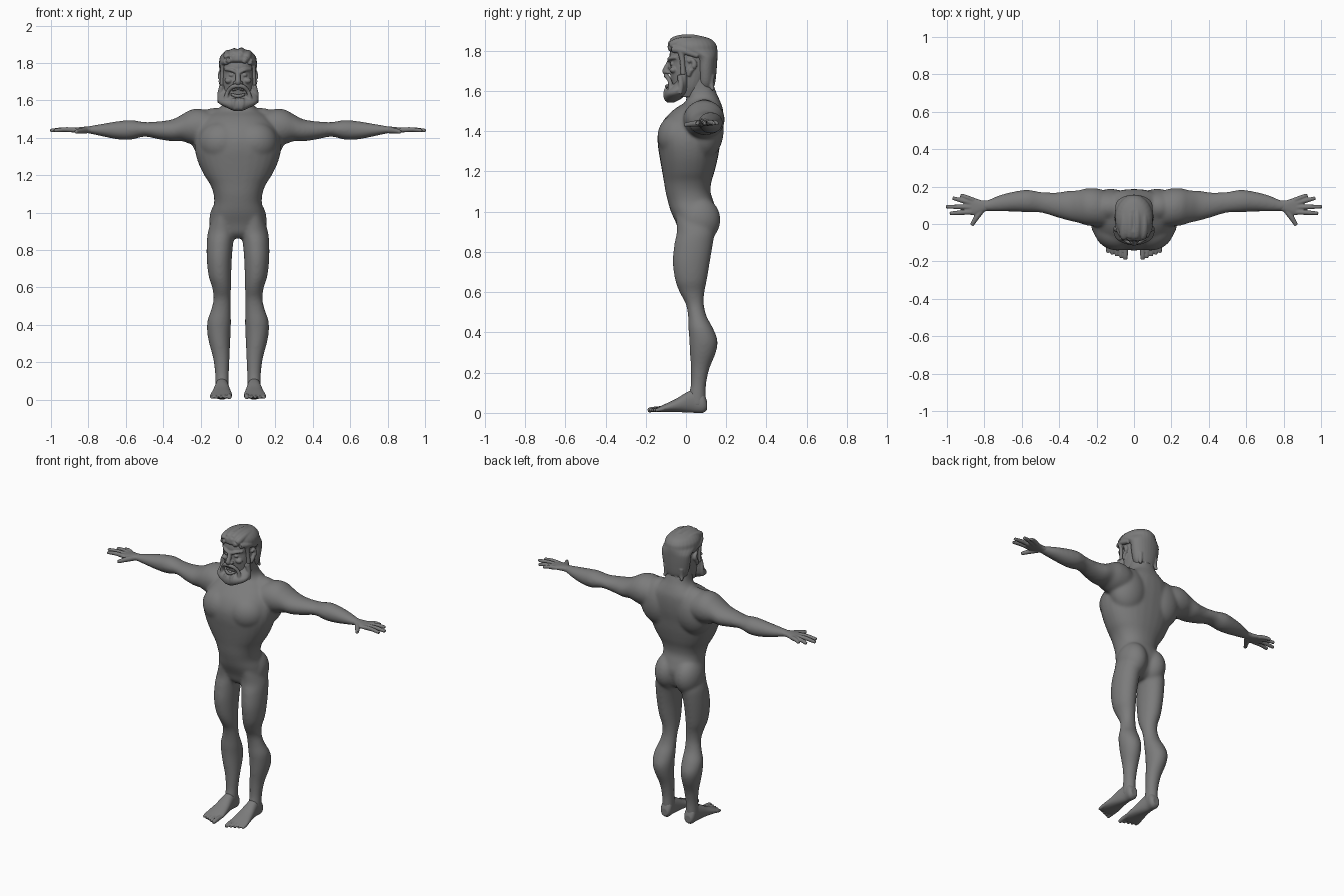
import bpy, bmesh, math
from mathutils import Vector as V, Matrix

GREY = bpy.data.materials.new("dark_grey")
GREY.diffuse_color = (.2, .2, .2, 1)


def spline(rows, n):
    """Catmull-Rom resampling of rows of numbers."""
    out = []
    for i in range(len(rows) - 1):
        p = [rows[max(0, min(len(rows) - 1, i + k))] for k in (-1, 0, 1, 2)]
        for s in range(n):
            t = s / n
            out.append([b + .5 * t * (c - a + t * (2*a - 5*b + 4*c - d + t * (3*(b - c) + d - a)))
                        for a, b, c, d in zip(*p)])
    return out + [list(rows[-1])]


def loft(bm, rings, power=2.0, seg=28):
    """Skin rings of (centre, half axis u, half axis v) into a closed shell."""
    loops = []
    for c, u, v in rings:
        loop = []
        for k in range(seg):
            a = 2 * math.pi * k / seg
            ca, sa = math.cos(a), math.sin(a)
            e = 2 / power
            loop.append(bm.verts.new(c + u * math.copysign(abs(ca) ** e, ca)
                                     + v * math.copysign(abs(sa) ** e, sa)))
        loops.append(loop)
    faces = [bm.faces.new(loops[0]), bm.faces.new(loops[-1])]
    for a, b in zip(loops, loops[1:]):
        for k in range(seg):
            j = (k + 1) % seg
            faces.append(bm.faces.new((a[k], a[j], b[j], b[k])))
    bmesh.ops.recalc_face_normals(bm, faces=faces)


def along(bm, axis, rows, side=1, power=2.0):
    """Rows: position on axis, then min/max of the two other axes."""
    i, j = [k for k in range(3) if k != axis]
    rings = []
    for p, a0, a1, b0, b1 in spline(rows, 5):
        c, u, v = V((0, 0, 0)), V((0, 0, 0)), V((0, 0, 0))
        c[axis], c[i], c[j] = p, (a0 + a1) / 2, (b0 + b1) / 2
        u[i], v[j] = (a1 - a0) / 2, (b1 - b0) / 2
        c.x *= side
        rings.append((c, u, v))
    loft(bm, rings, power)


def column(bm, rows, power=2.0):
    along(bm, 2, [(z, -w, w, f, b) for z, w, f, b in rows], 1, power)


def tube(bm, pts, side=1):
    """Round tapered strand through rows of x, y, z, radius."""
    rows = spline(pts, 5)
    p = [V((r[0] * side, r[1], r[2])) for r in rows]
    rings = []
    for k, r in enumerate(rows):
        d = (p[min(k + 1, len(p) - 1)] - p[max(k - 1, 0)]).normalized()
        ref = V((0, 0, 1)) if abs(d.z) < .8 else V((0, 1, 0))
        u = d.cross(ref).normalized()
        rings.append((p[k], u * r[3], d.cross(u) * r[3]))
    loft(bm, rings, 2, 14)


def blob(bm, c, r, side=1):
    m = Matrix.Translation((c[0] * side, c[1], c[2])) @ Matrix.Diagonal((*r, 1))
    bmesh.ops.create_uvsphere(bm, u_segments=32, v_segments=20, radius=1, matrix=m)


def finish(bm, name, voxel, smooth):
    me = bpy.data.meshes.new(name)
    bm.to_mesh(me)
    bm.free()
    me.materials.append(GREY)
    ob = bpy.data.objects.new(name, me)
    bpy.context.collection.objects.link(ob)
    r = ob.modifiers.new("fuse", 'REMESH')
    r.mode, r.voxel_size, r.use_smooth_shade = 'VOXEL', voxel, True
    s = ob.modifiers.new("soften", 'SMOOTH')
    s.factor, s.iterations = .5, smooth


# body: torso and neck
bm = bmesh.new()
column(bm, [(.862, .05, .0, .08), (.89, .10, -.03, .12), (.94, .143, -.048, .14),
            (1.0, .14, -.075, .15), (1.05, .128, -.09, .137), (1.1, .131, -.102, .122),
            (1.15, .149, -.11, .127), (1.2, .181, -.119, .142), (1.27, .214, -.131, .159),
            (1.34, .231, -.141, .171), (1.4, .227, -.137, .182), (1.46, .20, -.108, .187),
            (1.51, .165, -.058, .184), (1.55, .11, 0, .17), (1.59, .079, -.005, .152),
            (1.68, .072, -.02, .12)], 2.25)
for s in (1, -1):
    # broad chest, shoulder blade and seat muscles
    blob(bm, (.088, -.03, 1.375), (.125, .112, .115), s)
    blob(bm, (.125, .09, 1.41), (.125, .098, .15), s)
    blob(bm, (.07, .065, .96), (.083, .106, .115), s)
    # leg
    along(bm, 2, [(1.03, .045, .115, -.05, .11), (.97, .025, .138, -.05, .13),
                  (.9, .012, .16, -.046, .142),
                  (.84, .025, .167, -.058, .134), (.75, .033, .167, -.066, .119),
                  (.66, .036, .157, -.054, .104), (.6, .037, .138, -.032, .092),
                  (.54, .039, .131, -.001, .089), (.48, .039, .144, .01, .103),
                  (.42, .037, .164, .012, .135), (.36, .039, .165, .016, .157),
                  (.3, .042, .154, .019, .149), (.22, .045, .133, .024, .117),
                  (.14, .049, .123, .023, .1), (.08, .049, .123, .013, .099),
                  (.03, .05, .122, .02, .098)], s)
    # arm
    along(bm, 0, [(.1, -.02, .16, 1.37, 1.52), (.19, -.015, .189, 1.36, 1.553),
                  (.25, -.008, .191, 1.365, 1.551), (.3, .007, .18, 1.382, 1.524),
                  (.35, .018, .178, 1.381, 1.499), (.42, .038, .168, 1.391, 1.488),
                  (.5, .061, .172, 1.406, 1.484), (.57, .062, .183, 1.39, 1.495),
                  (.64, .066, .174, 1.391, 1.489), (.72, .067, .154, 1.406, 1.476),
                  (.79, .069, .126, 1.421, 1.464), (.83, .066, .128, 1.426, 1.457)], s)
finish(bm, "body", .007, 20)

for s, label in ((1, "left"), (-1, "right")):
    # hand with four fingers and thumb
    bm = bmesh.new()
    along(bm, 0, [(.77, .075, .127, 1.426, 1.46), (.81, .063, .126, 1.425, 1.46),
                  (.85, .048, .138, 1.427, 1.456), (.885, .05, .145, 1.43, 1.452),
                  (.905, .058, .14, 1.433, 1.45)], s, 2.4)
    for a, b in (((.86, .128), (.927, .155)), ((.87, .112), (.97, .139)),
                 ((.87, .09), (1.004, .093)), ((.87, .064), (.985, .057))):
        mid = ((a[0] + b[0]) / 2, (a[1] + b[1]) / 2)
        tube(bm, [(*a, 1.441, .0135), (*mid, 1.444, .0125), (*b, 1.438, .0095)], s)
    tube(bm, [(.81, .08, 1.44, .017), (.84, .038, 1.437, .015), (.868, -.007, 1.432, .01)], s)
    finish(bm, label + "_hand", .004, 3)

    # foot with five toes
    bm = bmesh.new()
    along(bm, 1, [(.104, .062, .108, .015, .06), (.085, .05, .12, .0, .1),
                  (.045, .052, .12, .0, .118), (.0, .045, .128, .002, .1),
                  (-.05, .037, .138, .004, .07), (-.1, .031, .148, .004, .046),
                  (-.135, .033, .148, .004, .03), (-.15, .04, .14, .006, .024)], s, 2.2)
    for k in range(5):
        x, tip = .046 + .0235 * k, -.19 + .009 * k
        r = .0135 if k == 0 else .0105
        tube(bm, [(x, -.11, .022, r), (x, tip + .025, .017, r), (x, tip, .012, r * .8)], s)
    finish(bm, label + "_foot", .004, 4)

# head: skull, nose, ears, eyes and lips
bm = bmesh.new()
column(bm, [(1.57, .06, -.05, .06), (1.62, .078, -.068, .09), (1.68, .085, -.078, .115),
            (1.72, .087, -.078, .125), (1.745, .087, -.076, .13), (1.78, .087, -.082, .13),
            (1.83, .075, -.065, .12), (1.855, .04, -.03, .08)], 2.3)
tube(bm, [(0, -.074, 1.76, .012), (0, -.092, 1.725, .013), (0, -.102, 1.698, .016), (0, -.088, 1.688, .012)])
tube(bm, [(-.03, -.078, 1.655, .006), (0, -.09, 1.66, .006), (.03, -.078, 1.655, .006)])
tube(bm, [(-.036, -.078, 1.632, .008), (0, -.096, 1.622, .01), (.036, -.078, 1.632, .008)])
for s in (1, -1):
    blob(bm, (.015, -.088, 1.693), (.012, .014, .01), s)
    blob(bm, (.034, -.066, 1.735), (.015, .014, .01), s)
    blob(bm, (.05, -.062, 1.705), (.022, .02, .016), s)
    tube(bm, [(.006, -.084, 1.748, .009), (.035, -.08, 1.762, .01), (.07, -.05, 1.766, .007)], s)
    tube(bm, [(.086, .012, 1.675, .01), (.092, .022, 1.70, .012), (.094, .042, 1.73, .014),
              (.093, .03, 1.755, .01), (.088, .012, 1.745, .009)], s)
finish(bm, "head", .004, 3)

# swept-back hair
bm = bmesh.new()
column(bm, [(1.605, .055, .065, .132), (1.64, .078, .05, .145), (1.7, .092, .045, .152),
            (1.76, .099, .04, .156), (1.785, .101, -.01, .157), (1.805, .101, -.083, .156),
            (1.832, .096, -.09, .15), (1.858, .074, -.076, .125), (1.874, .035, -.045, .075)])
for x, h in ((-.05, -.014), (-.018, -.004), (.016, -.001), (.05, -.014)):
    tube(bm, [(x * .7 - .008, -.076, 1.815 + h, .013), (x - .004, -.064, 1.845 + h, .022),
              (x * 1.1, -.01, 1.862 + h, .021), (x, .06, 1.857 + h, .021),
              (x * .7, .118, 1.825 + h, .022), (x * .5, .135, 1.75, .016)])
for s in (1, -1):
    # temple sweep, sideburn and neck curls
    tube(bm, [(.06, -.066, 1.808, .018), (.083, -.015, 1.80, .017), (.087, .06, 1.775, .014)], s)
    tube(bm, [(.08, -.03, 1.81, .016), (.083, -.018, 1.75, .013), (.086, -.014, 1.68, .013)], s)
    for x in (.02, .055):
        tube(bm, [(x, .126, 1.68, .017), (x, .125, 1.635, .014), (x * 1.15, .135, 1.605, .008)], s)
finish(bm, "hair", .004, 6)

# beard and moustache
bm = bmesh.new()
column(bm, [(1.543, .02, -.093, -.06), (1.558, .055, -.108, -.03), (1.58, .097, -.111, .0),
            (1.6, .109, -.104, .014), (1.617, .107, -.084, .018), (1.645, .1, -.055, .02),
            (1.69, .092, -.035, .018), (1.71, .087, -.025, .012)], 2.15)
for s in (1, -1):
    tube(bm, [(.0, -.1, 1.678, .012), (.03, -.094, 1.672, .012), (.055, -.079, 1.645, .011),
              (.064, -.076, 1.605, .014)], s)
    tube(bm, [(.086, -.03, 1.68, .014), (.096, -.025, 1.63, .015), (.1, -.03, 1.585, .01)], s)
    tube(bm, [(.02, -.095, 1.612, .012), (.025, -.1, 1.58, .014), (.015, -.096, 1.552, .009)], s)
finish(bm, "beard", .004, 5)
